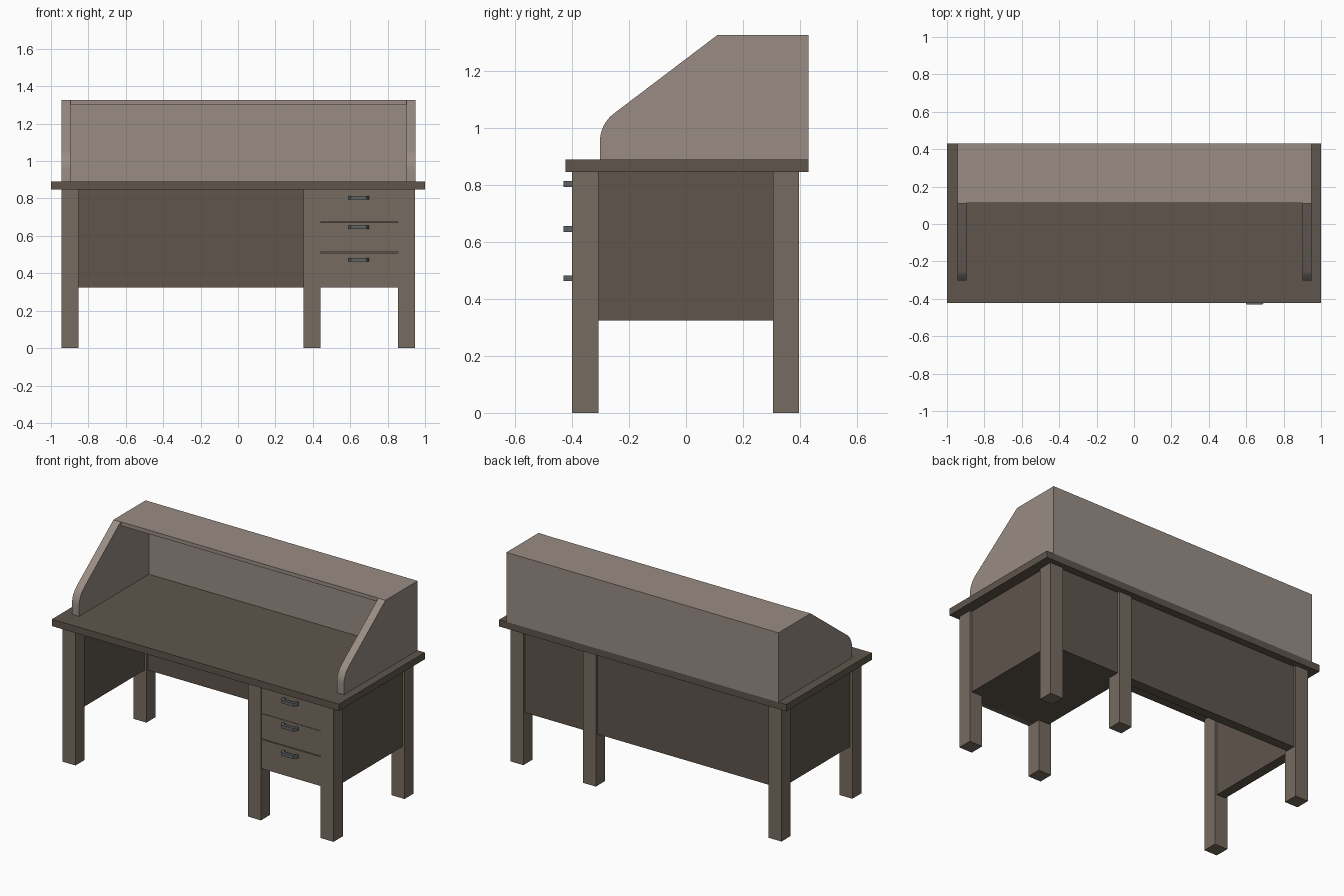
import bpy, bmesh, math

if "Cube" in bpy.data.objects:
    bpy.data.objects.remove(bpy.data.objects["Cube"])


def material(name, rgb):
    m = bpy.data.materials.new(name)
    m.diffuse_color = (*rgb, 1)
    m.use_nodes = True
    m.node_tree.nodes["Principled BSDF"].inputs["Base Color"].default_value = m.diffuse_color
    return m


DARK = material("dark_wood", (0.115, 0.092, 0.072))
MID = material("mid_wood", (0.18, 0.15, 0.12))
LIGHT = material("light_wood", (0.32, 0.265, 0.23))
METAL = material("metal", (0.12, 0.125, 0.13))


def finish(name, bm, mat):
    bmesh.ops.recalc_face_normals(bm, faces=bm.faces)
    me = bpy.data.meshes.new(name)
    bm.to_mesh(me)
    bm.free()
    me.materials.append(mat)
    ob = bpy.data.objects.new(name, me)
    bpy.context.collection.objects.link(ob)
    return ob


def box(name, x, y, z, mat):
    bm = bmesh.new()
    bmesh.ops.create_cube(bm, size=1)
    for v in bm.verts:
        v.co = [(r[0] + r[1]) / 2 + c * (r[1] - r[0]) for c, r in zip(v.co, (x, y, z))]
    return finish(name, bm, mat)


def prism(name, points, offset, mat):
    bm = bmesh.new()
    face = bm.faces.new([bm.verts.new(p) for p in points])
    ext = bmesh.ops.extrude_face_region(bm, geom=[face])
    verts = [g for g in ext["geom"] if isinstance(g, bmesh.types.BMVert)]
    bmesh.ops.translate(bm, verts=verts, vec=offset)
    return finish(name, bm, mat)


# Desk top
box("desk_top", (-1, 1), (-0.423, 0.43), (0.847, 0.89), DARK)

# Six legs in three front/back pairs
LEGS = [(-0.943, -0.852), (0.35, 0.44), (0.855, 0.946)]
for label, x in zip(("left", "middle", "right"), LEGS):
    for side, y in (("front", (-0.40, -0.308)), ("back", (0.306, 0.397))):
        box(f"{side}_{label}_leg", x, y, (0, 0.847), MID)
    # Side panel between each pair, set in slightly
    box(f"{label}_side_panel", (x[0] + 0.015, x[1] - 0.015), (-0.308, 0.306), (0.325, 0.847), DARK)

# Back panels between the back legs
box("knee_back_panel", (-0.852, 0.35), (0.321, 0.382), (0.325, 0.847), DARK)
box("drawer_back_panel", (0.44, 0.855), (0.321, 0.382), (0.325, 0.847), DARK)

# Drawer cabinet floor
box("cabinet_floor", (0.42, 0.875), (-0.375, 0.33), (0.325, 0.345), DARK)

# Drawers and their tapered pulls
DRAWERS = [(0.325, 0.508, 0.473), (0.513, 0.671, 0.646), (0.673, 0.847, 0.804)]
for i, (z0, z1, zh) in enumerate(DRAWERS, 1):
    box(f"drawer_{i}", (0.44, 0.855), (-0.396, -0.36), (z0, z1), MID)
    outline = [(-0.055, -0.394), (-0.055, -0.412), (-0.042, -0.431), (0.042, -0.431),
               (0.055, -0.412), (0.055, -0.394), (0.038, -0.394), (0.038, -0.412),
               (-0.038, -0.412), (-0.038, -0.394)]
    prism(f"drawer_pull_{i}", [(0.645 + x, y, zh - 0.01) for x, y in outline], (0, 0, 0.02), METAL)

# Hutch sides: sloped profile with a rounded lower front corner
profile = [(0.43, 0.89), (-0.302, 0.89), (-0.302, 0.955)]
slope = math.atan2(1.325 - 1.05, 0.11 + 0.25)
r = 0.12
sweep = math.pi / 2 - slope
for k in range(1, 9):
    a = math.pi - sweep * k / 8
    profile.append((-0.302 + r + r * math.cos(a), 0.955 + r * math.sin(a)))
profile += [(0.11, 1.327), (0.43, 1.327)]
for label, x in (("left", -0.945), ("right", 0.90)):
    ob = prism(f"hutch_{label}_side", [(x, y, z) for y, z in profile], (0.05, 0, 0), LIGHT)
    bpy.context.view_layer.objects.active = ob
    ob.select_set(True)
    bpy.ops.object.shade_smooth_by_angle(angle=math.radians(20))
    ob.select_set(False)

# Hutch back and top boards
box("hutch_back", (-0.895, 0.90), (0.392, 0.43), (0.89, 1.327), LIGHT)
box("hutch_top", (-0.895, 0.90), (0.112, 0.392), (1.303, 1.327), LIGHT)
